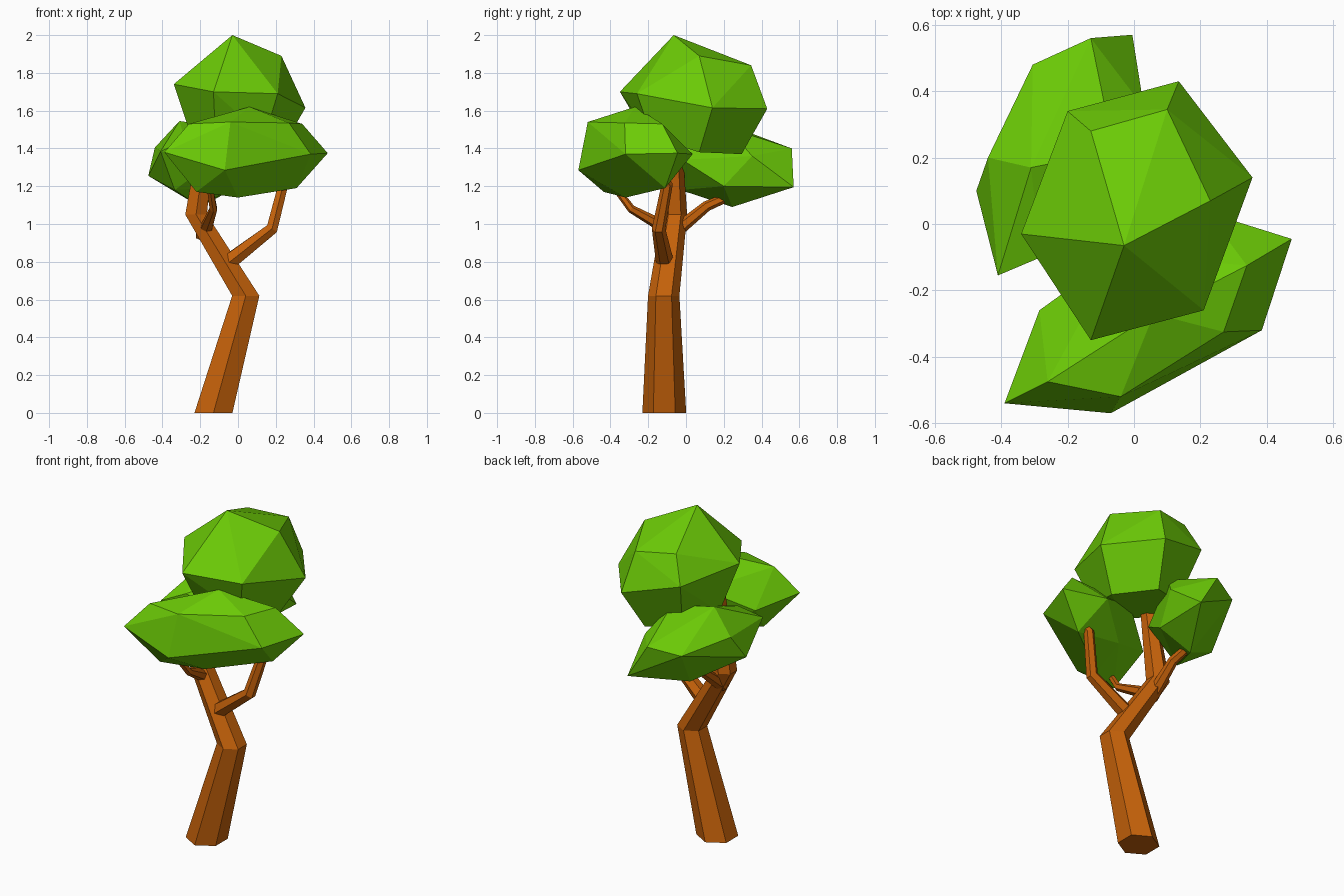
import bpy, bmesh, math
from mathutils import Vector

if "Cube" in bpy.data.objects:
    bpy.data.objects.remove(bpy.data.objects["Cube"])


def material(name, color):
    m = bpy.data.materials.new(name)
    m.diffuse_color = color
    m.use_nodes = True
    m.node_tree.nodes["Principled BSDF"].inputs["Base Color"].default_value = m.diffuse_color
    return m


BARK = material("bark", (0.56, 0.12, 0.003, 1))
LEAF = material("leaf", (0.15, 0.60, 0.002, 1))


def finish(name, bm, mat):
    bmesh.ops.recalc_face_normals(bm, faces=bm.faces)
    me = bpy.data.meshes.new(name)
    bm.to_mesh(me)
    bm.free()
    me.materials.append(mat)
    ob = bpy.data.objects.new(name, me)
    bpy.context.collection.objects.link(ob)


def limb(name, path, flat_rings=False, sides=6):
    """Tapered six-sided tube through (x, y, z, radius) stations."""
    bm = bmesh.new()
    pts = [Vector(p[:3]) for p in path]
    rings = []
    for i, p in enumerate(pts):
        d = pts[min(i + 1, len(pts) - 1)] - pts[max(i - 1, 0)]
        if flat_rings:
            d = Vector((0, 0, 1))
        q = Vector((0, 0, 1)).rotation_difference(d.normalized())
        ring = []
        for k in range(sides):
            a = math.tau * k / sides + math.pi / 2
            ring.append(bm.verts.new(p + q @ Vector((math.cos(a), math.sin(a), 0)) * path[i][3]))
        rings.append(ring)
    for lo, hi in zip(rings, rings[1:]):
        for k in range(sides):
            j = (k + 1) % sides
            bm.faces.new((lo[k], lo[j], hi[j], hi[k]))
    bm.faces.new(rings[0])
    bm.faces.new(rings[-1])
    finish(name, bm, BARK)


def leaf_clump(name, corners):
    """Faceted boulder-like clump: convex hull of a few corners."""
    bm = bmesh.new()
    for c in corners:
        bm.verts.new(c)
    res = bmesh.ops.convex_hull(bm, input=bm.verts)
    loose = {g for g in res["geom_interior"] if isinstance(g, bmesh.types.BMVert)}
    bmesh.ops.delete(bm, geom=list(loose), context='VERTS')
    bmesh.ops.dissolve_limit(bm, angle_limit=math.radians(6), verts=bm.verts, edges=bm.edges)
    finish(name, bm, LEAF)


# Crooked trunk with level joints
limb("trunk", [(-.13, -.115, 0, .116), (.041, -.118, .62, .083),
               (-.222, -.06, 1.05, .066), (-.16, -.07, 1.50, .045)], flat_rings=True)

# Three side branches
limb("right_branch", [(-.06, -.11, .79, .048), (.18, -.145, .975, .036),
                      (.24, -.10, 1.21, .03), (.29, -.16, 1.31, .026)])
limb("back_branch", [(-.19, -.08, .94, .038), (-.19, .11, 1.095, .028), (-.22, .26, 1.16, .023)])
limb("front_branch", [(-.17, -.10, .975, .035), (-.13, -.29, 1.08, .022), (-.15, -.38, 1.20, .018)])

# Leaf clumps, each listed from top to bottom
leaf_clump("top_leaves", [
    (-.03, -.065, 2.0), (.23, .07, 1.89), (.10, .345, 1.84), (-.13, .28, 1.86),
    (-.34, -.03, 1.74), (-.20, .34, 1.70), (-.13, -.35, 1.70), (.21, -.26, 1.69),
    (.357, .14, 1.615), (.135, .43, 1.61), (-.24, .02, 1.44), (-.12, -.22, 1.48),
    (.14, -.18, 1.46), (.22, .07, 1.38), (.07, .295, 1.37), (-.13, .22, 1.40)])
leaf_clump("front_leaves", [
    (.06, -.27, 1.62), (-.04, -.52, 1.54), (.27, -.325, 1.535), (.34, -.125, 1.53),
    (-.26, -.475, 1.53), (-.05, -.09, 1.48), (-.39, -.54, 1.38), (.475, -.045, 1.375),
    (.385, -.32, 1.37), (.22, .035, 1.37), (-.285, -.26, 1.35), (-.07, -.57, 1.285),
    (.31, -.11, 1.19), (-.22, -.435, 1.17), (0, -.32, 1.14), (.0, -.13, 1.24)])
leaf_clump("back_leaves", [
    (-.31, .17, 1.545), (-.28, -.10, 1.44), (-.06, .22, 1.51), (-.44, .20, 1.405),
    (-.305, .48, 1.36), (-.13, .56, 1.40), (-.41, -.155, 1.385), (.03, .35, 1.36),
    (-.475, .10, 1.255), (-.005, .57, 1.195), (-.12, -.02, 1.34), (-.335, -.03, 1.18),
    (-.02, .20, 1.20), (-.20, .245, 1.09)])
